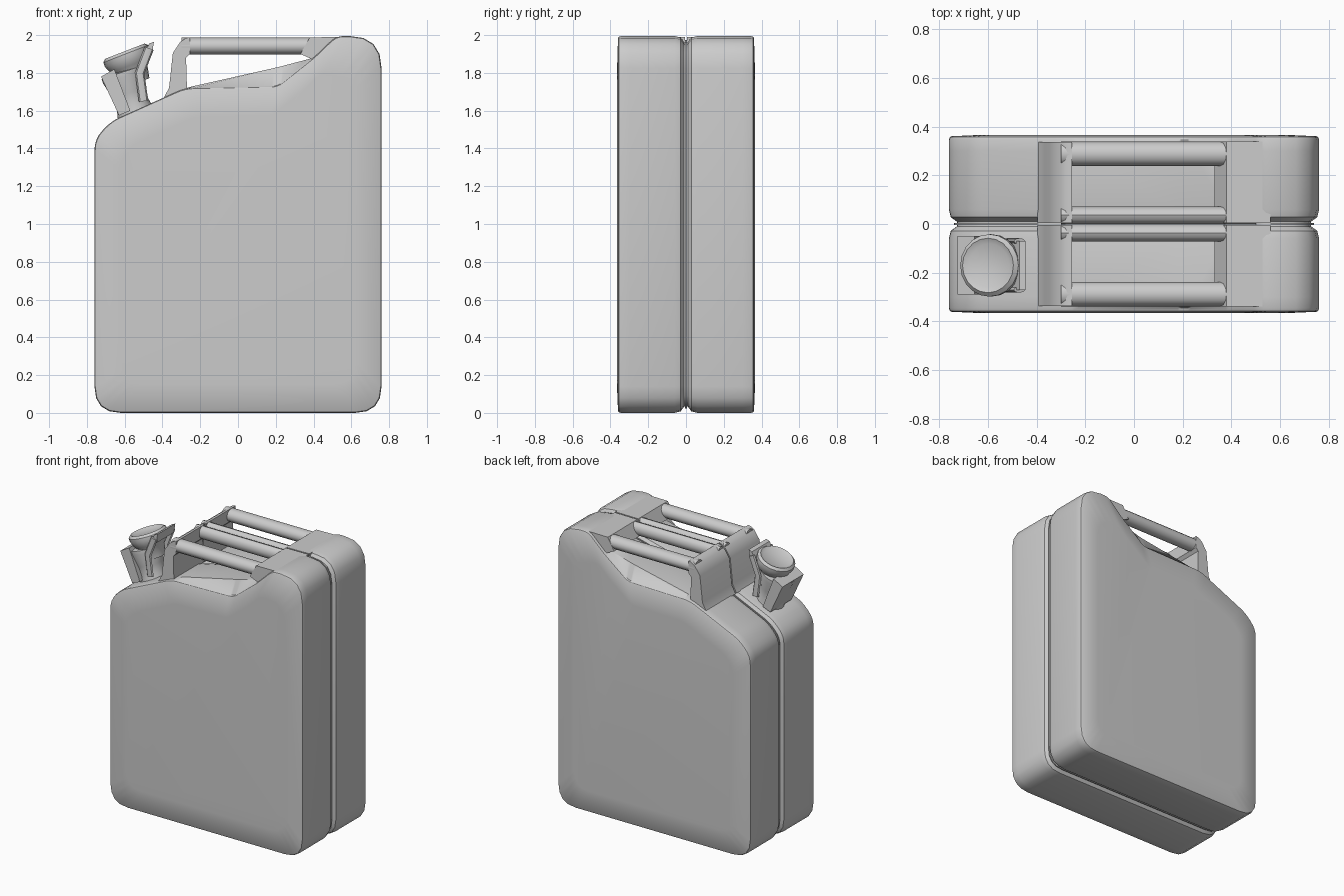
import bpy, bmesh, math
from mathutils import Vector

if "Cube" in bpy.data.objects:
    bpy.data.objects.remove(bpy.data.objects["Cube"])


def loft(name, rings, start=True, end=True, mirror=False, angle=35):
    """Skin a list of equal-length rings of 3D points."""
    bm = bmesh.new()
    vs = [[bm.verts.new(p) for p in r] for r in rings]
    n = len(rings[0])
    for a, b in zip(vs, vs[1:]):
        for i in range(n):
            j = (i + 1) % n
            bm.faces.new((a[i], a[j], b[j], b[i]))
    if start:
        bm.faces.new(vs[0][::-1])
    if end:
        bm.faces.new(vs[-1])
    me = bpy.data.meshes.new(name)
    bm.to_mesh(me)
    bm.free()
    ob = bpy.data.objects.new(name, me)
    bpy.context.collection.objects.link(ob)
    bpy.ops.object.select_all(action='DESELECT')
    bpy.context.view_layer.objects.active = ob
    ob.select_set(True)
    if mirror:
        m = ob.modifiers.new("mirror", 'MIRROR')
        m.use_axis = (False, True, False)
        bpy.ops.object.modifier_apply(modifier=m.name)
    # settle the normals once the shape is closed
    bm = bmesh.new()
    bm.from_mesh(me)
    bmesh.ops.recalc_face_normals(bm, faces=bm.faces)
    bm.to_mesh(me)
    bm.free()
    bpy.ops.object.shade_smooth_by_angle(angle=math.radians(angle))
    return ob


def rounded(points, seg=4):
    """Round the corners of an (x, z, radius) outline."""
    out = []
    for i, (x, z, r) in enumerate(points):
        p = Vector((x, z))
        a = Vector(points[i - 1][:2]) - p
        b = Vector(points[(i + 1) % len(points)][:2]) - p
        a, b = p + a.normalized() * r, p + b.normalized() * r
        for k in range(seg + 1):
            t = k / seg
            out.append(a * (1 - t) ** 2 + p * 2 * t * (1 - t) + b * t * t)
    return out


def inset(poly, d):
    """Move a counter-clockwise outline inwards by d."""
    out = []
    for i, p in enumerate(poly):
        e1 = (p - poly[i - 1]).normalized()
        e2 = (poly[(i + 1) % len(poly)] - p).normalized()
        n1, n2 = Vector((-e1.y, e1.x)), Vector((-e2.y, e2.x))
        out.append(p + (n1 + n2) * d / (1 + n1.dot(n2)))
    return out


def at_y(poly, y):
    return [(p[0], y, p[1]) for p in poly]


def prism(name, poly, y0, y1, mirror=False):
    return loft(name, [at_y(poly, y0), at_y(poly, y1)], mirror=mirror)


def tube(name, path, y, ry, rz, sides=12, mirror=False):
    """Oval bar following an (x, z) path at fixed y."""
    rings = []
    for i, p in enumerate(path):
        a, b = path[max(i - 1, 0)], path[min(i + 1, len(path) - 1)]
        d = Vector((b[0] - a[0], b[1] - a[1])).normalized()
        rings.append([(p[0] - d.y * rz * math.sin(t), y + ry * math.cos(t),
                       p[1] + d.x * rz * math.sin(t))
                      for t in (2 * math.pi * k / sides for k in range(sides))])
    return loft(name, rings, mirror=mirror)


def lathe(name, base, axis, profile, sides=20):
    """Turn (radius, height) pairs around a tilted axis."""
    w = Vector(axis).normalized()
    v = Vector((0, 1, 0))
    u = v.cross(w)
    o = Vector(base)
    return loft(name, [[o + w * h + u * r * math.cos(t) + v * r * math.sin(t)
                        for t in (2 * math.pi * k / sides for k in range(sides))]
                       for r, h in profile])


def outline(recess_z):
    return rounded([(-0.76, 0, 0.14), (0.76, 0, 0.14), (0.76, 1.995, 0.17),
                    (0.52, 1.995, 0.04), (0.40, 1.88, 0.03), (0.21, recess_z, 0.03),
                    (-0.28, 1.72, 0.05), (-0.67, 1.545, 0.05), (-0.76, 1.45, 0.06)])


# Body: two pressed shells meeting in a central groove
outer, inner = outline(1.73), outline(1.83)
panel = [Vector((p.x * 0.82, 0.85 + (p.y - 0.85) * 0.82)) for p in outer]
loft("can_body", [at_y(inset(inner, 0.035), 0), at_y(inset(inner, 0.033), 0.010),
                  at_y(inset(inner, 0.008), 0.028), at_y(inner, 0.06),
                  at_y(inner, 0.30), at_y(outer, 0.345),
                  at_y(inset(outer, 0.004), 0.356), at_y(inset(outer, 0.010), 0.360),
                  at_y(panel, 0.366)],
     start=False, mirror=True)

# Weld seam in the groove
prism("weld_seam", inset(inner, 0.022), -0.004, 0.004)

# Carrying bars
bar = [(-0.30, 1.942), (0.50, 1.942)]
tube("outer_handle_bars", bar, 0.288, 0.05, 0.045, mirror=True)
tube("centre_handle_bars", bar, 0.036, 0.036, 0.045, mirror=True)

# Cross pieces joining the bars front and rear
prism("handle_front_plate", [(-0.395, 1.665), (-0.27, 1.71), (-0.275, 1.88),
                             (-0.255, 1.90), (-0.255, 1.988), (-0.275, 1.985),
                             (-0.305, 1.965), (-0.345, 1.905), (-0.365, 1.72)],
      0.005, 0.336, True)
prism("handle_rear_plate", [(0.33, 1.90), (0.42, 1.86), (0.56, 1.85), (0.56, 1.99),
                            (0.38, 1.988)], 0.005, 0.338, True)

# Filler neck, latch and cap
SY = -0.17
lathe("filler_neck", (-0.54, SY, 1.58), (-0.30, 0, 0.92),
      [(0.10, 0), (0.088, 0.06), (0.092, 0.12), (0.115, 0.21), (0.115, 0.235),
       (0.075, 0.24)])
prism("latch_plate", [(-0.63, 1.575), (-0.57, 1.60), (-0.655, 1.82), (-0.725, 1.78)],
      SY - 0.12, SY + 0.12)
lathe("filler_cap", (-0.545, SY, 1.775), (-0.36, 0, 0.93),
      [(0.07, -0.03), (0.085, 0.04), (0.112, 0.07), (0.128, 0.11), (0.128, 0.135),
       (0.112, 0.15), (0.09, 0.138)])
for side, s in (("left", -1), ("right", 1)):
    tube("cap_hinge_" + side, [(-0.50, 1.65), (-0.52, 1.80), (-0.47, 1.93)],
         SY + s * 0.10, 0.012, 0.025, sides=8)
prism("cap_lever", [(-0.50, 1.90), (-0.455, 1.90), (-0.445, 1.965), (-0.47, 1.955)],
      SY - 0.10, SY + 0.10)
